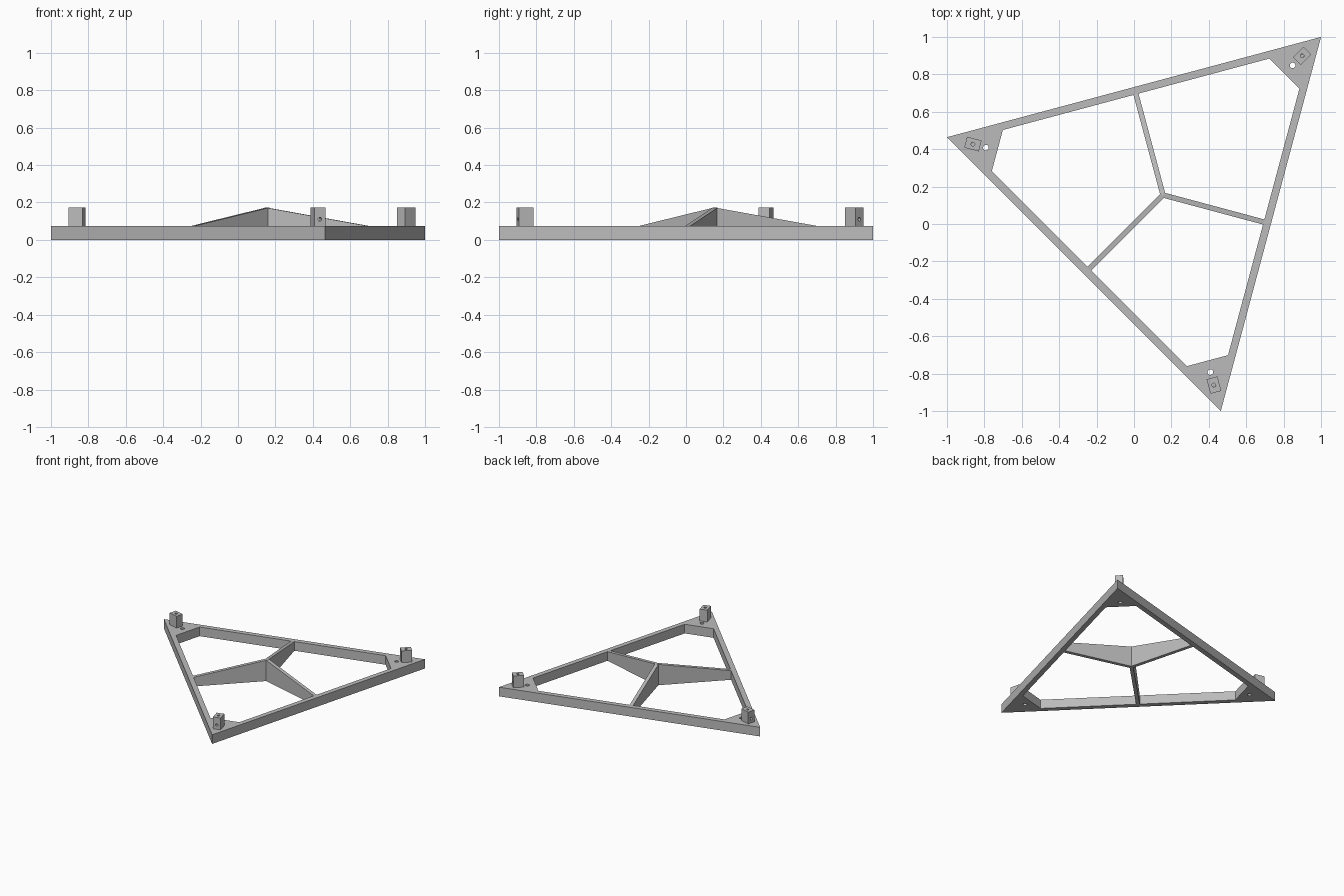
import bpy, bmesh, math
from mathutils import Matrix, Vector

if "Cube" in bpy.data.objects:
    bpy.data.objects.remove(bpy.data.objects["Cube"], do_unlink=True)

CENTRE = Vector((0.155, 0.155, 0))
RADIUS = 1.195                      # centre to a corner of the triangle
RAIL = 0.04                         # width of the side rails
BASE = 0.075                        # height of the frame
TOP = 0.172                         # height of posts and hub
CORNERS = [math.radians(a) for a in (45, 165, 285)]

grey = bpy.data.materials.new("plain grey")
grey.diffuse_color = (0.5, 0.5, 0.5, 1)
grey.use_nodes = True
grey.node_tree.nodes["Principled BSDF"].inputs["Base Color"].default_value = (0.5, 0.5, 0.5, 1)


def spin(angle):
    """Place a part drawn along +x so that it points away from the centre."""
    return Matrix.Translation(CENTRE) @ Matrix.Rotation(angle, 4, 'Z')


def prism(name, points, push, matrix=Matrix()):
    """Extrude a closed outline along the push vector."""
    bm = bmesh.new()
    face = bm.faces.new([bm.verts.new(p) for p in points])
    moved = bmesh.ops.extrude_face_region(bm, geom=[face])["geom"]
    bmesh.ops.translate(bm, vec=push, verts=[v for v in moved if isinstance(v, bmesh.types.BMVert)])
    bmesh.ops.recalc_face_normals(bm, faces=bm.faces)
    bm.transform(matrix)
    return finish(name, bm)


def cylinder(name, radius, depth, matrix):
    bm = bmesh.new()
    bmesh.ops.create_cone(bm, cap_ends=True, segments=24, radius1=radius,
                          radius2=radius, depth=depth, matrix=matrix)
    return finish(name, bm)


def finish(name, bm):
    mesh = bpy.data.meshes.new(name)
    bm.to_mesh(mesh)
    bm.free()
    mesh.materials.append(grey)
    obj = bpy.data.objects.new(name, mesh)
    bpy.context.collection.objects.link(obj)
    return obj


def cut(obj, cutters):
    """Subtract the cutters, keep the result and drop the cutters."""
    for cutter in cutters:
        mod = obj.modifiers.new("cut", 'BOOLEAN')
        mod.operation, mod.solver, mod.object = 'DIFFERENCE', 'EXACT', cutter
    bpy.context.view_layer.update()
    graph = bpy.context.evaluated_depsgraph_get()
    mesh = bpy.data.meshes.new_from_object(obj.evaluated_get(graph))
    obj.modifiers.clear()
    obj.data = mesh
    for cutter in cutters:
        bpy.data.objects.remove(cutter, do_unlink=True)


# Triangular frame with a six-sided opening that leaves solid corners
outline = [spin(a) @ Vector((RADIUS, 0, 0)) for a in CORNERS]
frame = prism("frame", outline, (0, 0, BASE))
gusset = 0.917
half = (RADIUS - 2 * RAIL - gusset) * math.tan(math.radians(30))
opening = [spin(a) @ Vector((gusset, s * half, -0.1)) for a in CORNERS for s in (-1, 1)]
cutters = [prism("opening_cutter", opening, (0, 0, 0.4))]
for a in CORNERS:
    cutters.append(cylinder("bolt_hole_cutter", 0.015, 0.4,
                            spin(a) @ Matrix.Translation((0.98, 0, 0))))
cut(frame, cutters)

# Corner posts, each drilled from the top and from the outer side
for i, a in enumerate(CORNERS):
    r, length, width = 1.052, 0.08, 0.06
    rect = [(r + sx * length / 2, sy * width / 2, BASE)
            for sx, sy in ((-1, -1), (1, -1), (1, 1), (-1, 1))]
    post = prism(f"corner_post_{i + 1}", rect, (0, 0, TOP - BASE), spin(a))
    top_hole = cylinder("top_hole_cutter", 0.01, 0.14,
                        spin(a) @ Matrix.Translation((r, 0, TOP)))
    side_hole = cylinder("side_hole_cutter", 0.01, 0.08,
                         spin(a) @ Matrix.Translation((r + 0.04, 0, 0.11))
                         @ Matrix.Rotation(math.pi / 2, 4, 'Y'))
    cut(post, [top_hole, side_hole])

# Three tapering ribs from the hub to the middle of each rail
reach = RADIUS / 2 - RAIL + 0.001
thick = 0.028
for i, a in enumerate(CORNERS):
    side = [(0, -thick / 2, 0), (reach, -thick / 2, 0),
            (reach, -thick / 2, BASE), (0, -thick / 2, TOP)]
    prism(f"rib_{i + 1}", side, (0, thick, 0), spin(a + math.pi))
